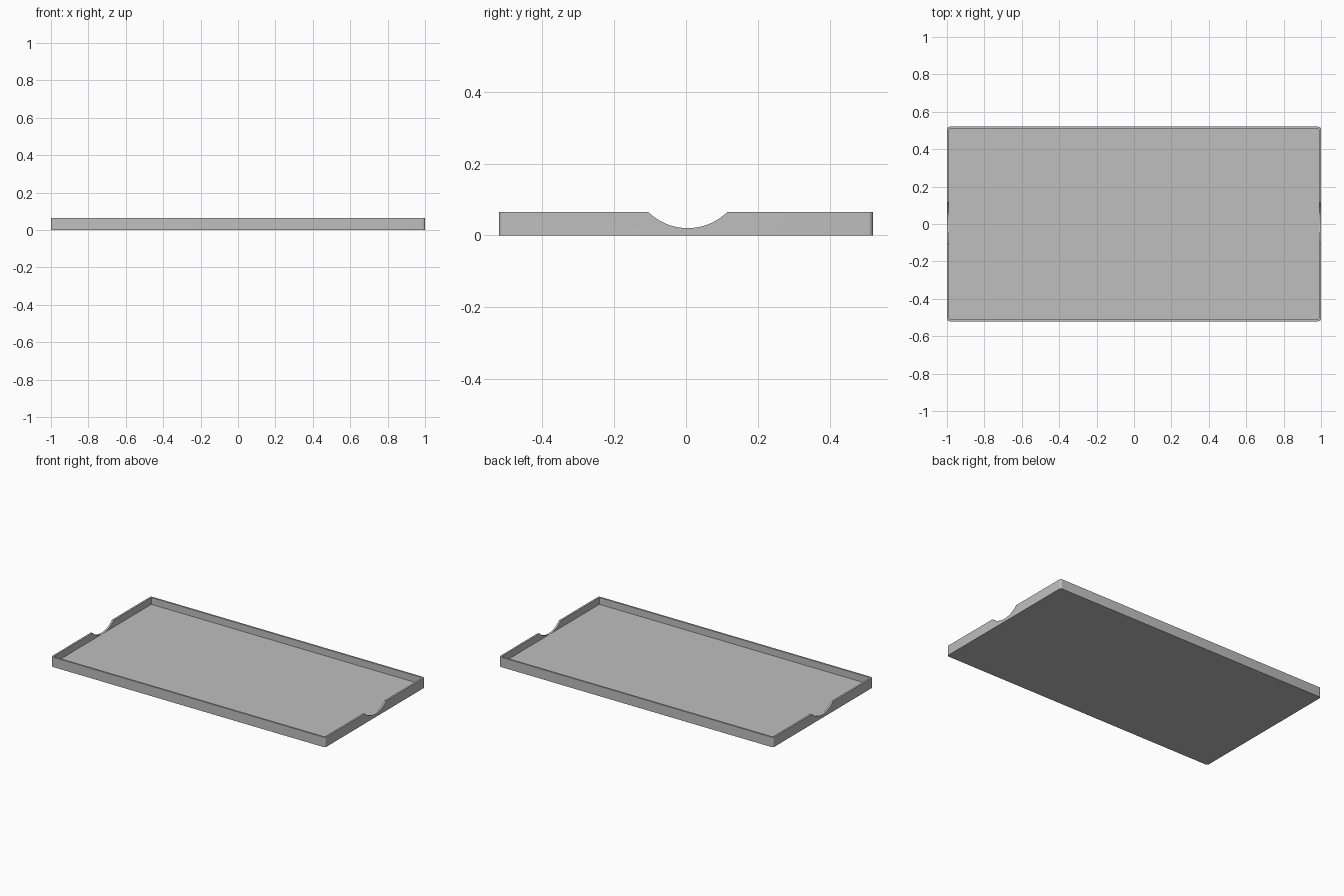
import bpy, bmesh, math
from mathutils import Matrix

if "Cube" in bpy.data.objects:
    bpy.data.objects.remove(bpy.data.objects["Cube"], do_unlink=True)

HALF_X, HALF_Y, HEIGHT = 1.0, 0.52, 0.065
WALL, FLOOR = 0.012, 0.02
NOTCH_Y, NOTCH_R = 0.005, 0.157

grey = bpy.data.materials.new("light grey")
grey.use_nodes = True
colour = (0.52, 0.52, 0.52, 1)
grey.diffuse_color = colour
grey.node_tree.nodes["Principled BSDF"].inputs["Base Color"].default_value = colour


def add_object(name, bm):
    bmesh.ops.recalc_face_normals(bm, faces=bm.faces)
    mesh = bpy.data.meshes.new(name)
    bm.to_mesh(mesh)
    bm.free()
    mesh.materials.append(grey)
    obj = bpy.data.objects.new(name, mesh)
    bpy.context.collection.objects.link(obj)
    return obj


def rounded_slab(name, hx, hy, radius, z0, z1, steps=6):
    """Upright prism with rounded corners."""
    bm = bmesh.new()
    ring = []
    for corner, (sx, sy) in enumerate([(1, 1), (-1, 1), (-1, -1), (1, -1)]):
        for i in range(steps + 1):
            a = (corner + i / steps) * math.pi / 2
            ring.append(bm.verts.new((sx * (hx - radius) + radius * math.cos(a),
                                      sy * (hy - radius) + radius * math.sin(a), z0)))
    base = bm.faces.new(ring)
    top = bmesh.ops.extrude_face_region(bm, geom=[base])["geom"]
    bmesh.ops.translate(bm, vec=(0, 0, z1 - z0),
                        verts=[v for v in top if isinstance(v, bmesh.types.BMVert)])
    if base.is_valid is False or len(bm.faces) < len(ring) + 2:
        bm.faces.new(ring)
    return add_object(name, bm)


def cut(target, cutter):
    cutter.hide_render = True
    mod = target.modifiers.new("cut", "BOOLEAN")
    mod.operation, mod.solver, mod.object = "DIFFERENCE", "EXACT", cutter
    bpy.context.view_layer.objects.active = target
    bpy.ops.object.modifier_apply(modifier=mod.name)
    bpy.data.objects.remove(cutter, do_unlink=True)


# Tray body hollowed from above
tray = rounded_slab("tray", HALF_X, HALF_Y, 0.013, 0, HEIGHT)
cut(tray, rounded_slab("hollow_cutter", HALF_X - WALL, HALF_Y - WALL, 0.003, FLOOR, 0.2))

# Curved finger notch through both end walls
bm = bmesh.new()
bmesh.ops.create_cone(bm, cap_ends=True, segments=128, radius1=NOTCH_R, radius2=NOTCH_R, depth=2.4,
                      matrix=Matrix.Translation((0, NOTCH_Y, FLOOR + 0.0006 + NOTCH_R))
                      @ Matrix.Rotation(math.pi / 2, 4, "Y"))
cut(tray, add_object("notch_cutter", bm))

# Smooth curves, sharp edges
bpy.ops.object.select_all(action="DESELECT")
tray.select_set(True)
bpy.context.view_layer.objects.active = tray
bpy.ops.object.shade_smooth_by_angle(angle=math.radians(30))
